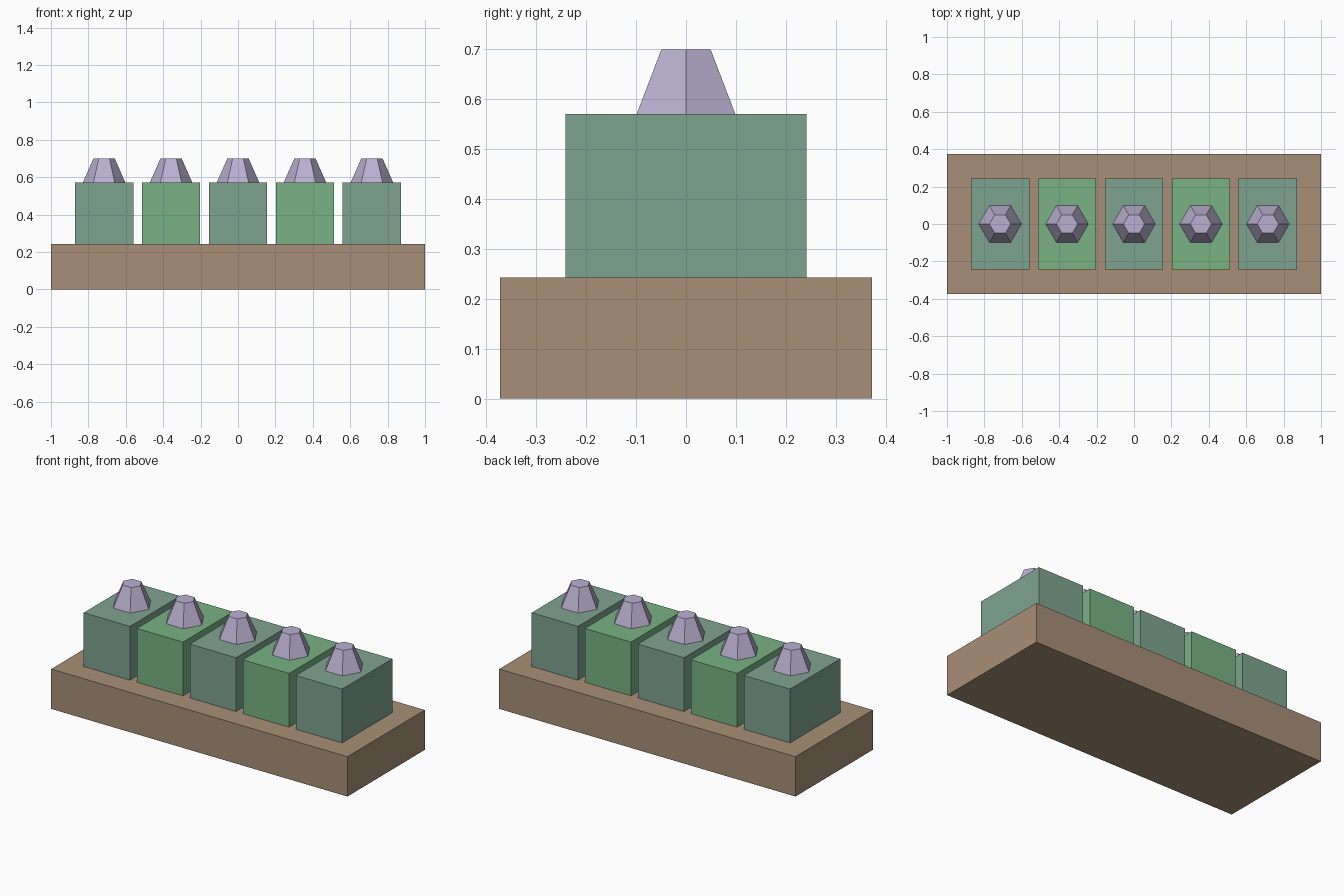
import bpy
import bmesh
from math import cos, sin, pi

cube = bpy.data.objects.get("Cube")
if cube:
    bpy.data.objects.remove(cube, do_unlink=True)


def material(name, rgb):
    """Flat material from an sRGB colour given in 0-255."""
    linear = [((c / 255 + 0.055) / 1.055) ** 2.4 for c in rgb] + [1.0]
    mat = bpy.data.materials.new(name)
    mat.use_nodes = True
    mat.diffuse_color = linear
    bsdf = next(n for n in mat.node_tree.nodes if n.type == "BSDF_PRINCIPLED")
    bsdf.inputs["Base Color"].default_value = linear
    return mat


def finish(name, bm, location, mat):
    bmesh.ops.recalc_face_normals(bm, faces=bm.faces)
    mesh = bpy.data.meshes.new(name)
    bm.to_mesh(mesh)
    bm.free()
    mesh.materials.append(mat)
    obj = bpy.data.objects.new(name, mesh)
    obj.location = location
    bpy.context.collection.objects.link(obj)


def box(name, size, x, z, mat):
    """Box resting on height z."""
    bm = bmesh.new()
    bmesh.ops.create_cube(bm, size=1)
    bmesh.ops.scale(bm, vec=size, verts=bm.verts)
    finish(name, bm, (x, 0, z + size[2] / 2), mat)


def frustum(name, r_bottom, r_top, height, x, z, mat, sides=6):
    """Tapered prism with corners on the x axis."""
    bm = bmesh.new()
    rings = [[bm.verts.new((r * cos(2 * pi * i / sides), r * sin(2 * pi * i / sides), h))
              for i in range(sides)] for r, h in ((r_bottom, 0), (r_top, height))]
    for ring in rings:
        bm.faces.new(ring)
    for i in range(sides):
        j = (i + 1) % sides
        bm.faces.new((rings[0][i], rings[0][j], rings[1][j], rings[1][i]))
    finish(name, bm, (x, 0, z), mat)


brown = material("brown", (167, 143, 118))
teal = material("grey green", (126, 164, 144))
green = material("leaf green", (121, 178, 131))
lilac = material("lilac", (186, 176, 208))

BASE_H, BLOCK_H, KNOB_H = 0.243, 0.328, 0.129

# Base slab
box("base", (2, 0.746, BASE_H), 0, 0, brown)

# Row of blocks in alternating colours, each with a hexagonal knob
for n in range(5):
    x = (n - 2) * 0.358
    box(f"block_{n + 1}", (0.312, 0.484, BLOCK_H), x, BASE_H, green if n % 2 else teal)
    frustum(f"knob_{n + 1}", 0.114, 0.057, KNOB_H, x, BASE_H + BLOCK_H, lilac)
